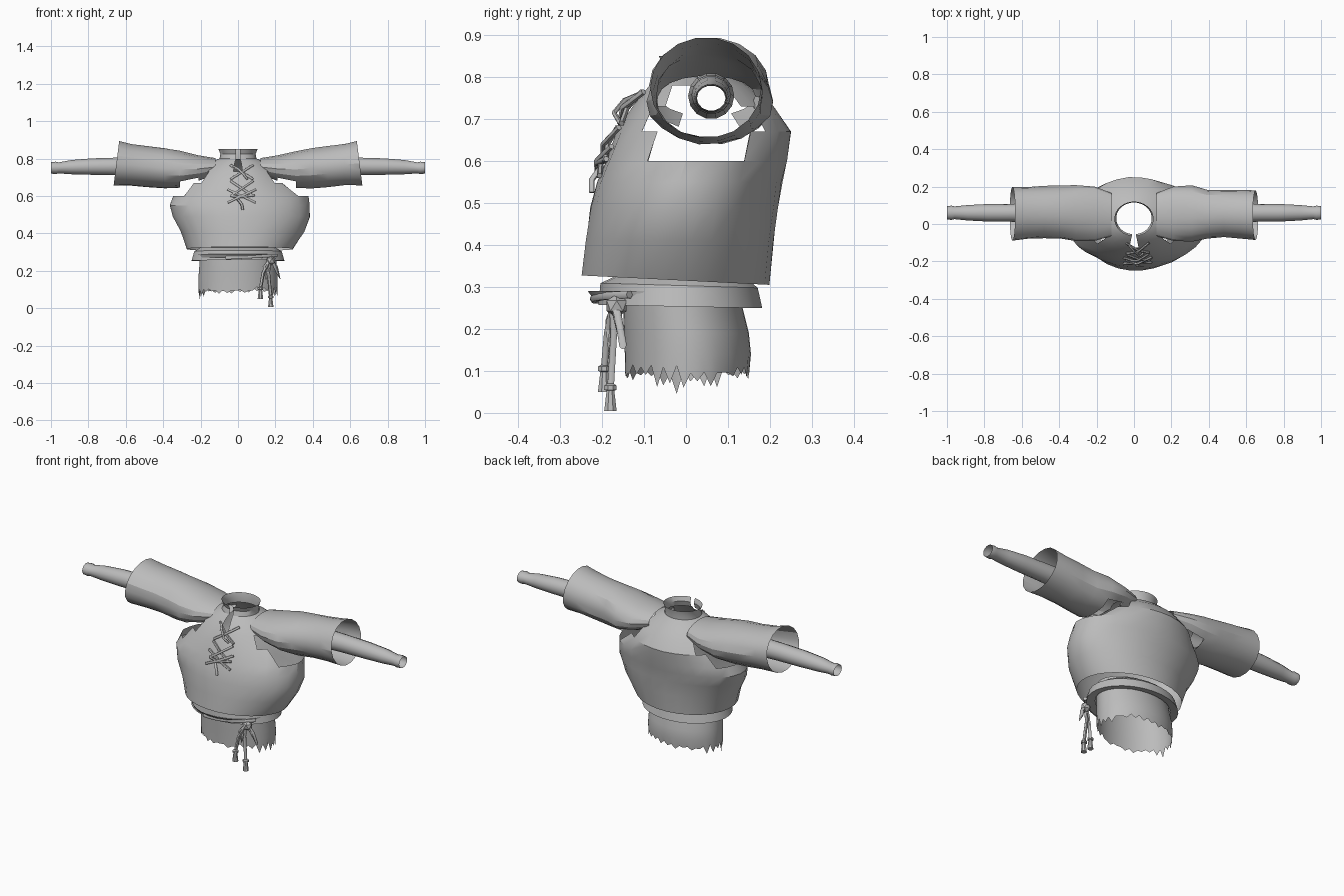
import bpy, bmesh, math, random
from mathutils import Vector

random.seed(4)
default = bpy.data.objects.get("Cube")
if default:
    bpy.data.objects.remove(default)

cloth = bpy.data.materials.new("grey cloth")
cloth.use_nodes = True
GREY = (0.5, 0.5, 0.5, 1)
cloth.diffuse_color = GREY
cloth.node_tree.nodes["Principled BSDF"].inputs["Base Color"].default_value = GREY


def finish(name, mesh, angle=35):
    obj = bpy.data.objects.new(name, mesh)
    bpy.context.collection.objects.link(obj)
    mesh.materials.clear()
    mesh.materials.append(cloth)
    bpy.ops.object.select_all(action="DESELECT")
    obj.select_set(True)
    bpy.context.view_layer.objects.active = obj
    bpy.ops.object.shade_smooth_by_angle(angle=math.radians(angle))
    return obj


def loft(name, rings, drop=None, caps=False, angle=35):
    """Skin a list of point rings; drop(centre) says which faces to leave open."""
    bm = bmesh.new()
    rows = [[bm.verts.new(p) for p in ring] for ring in rings]
    n = len(rows[0])
    for low, high in zip(rows, rows[1:]):
        for i in range(n):
            j = (i + 1) % n
            quad = (low[i], low[j], high[j], high[i])
            if drop and drop(sum((v.co for v in quad), Vector()) / 4):
                continue
            bm.faces.new(quad)
    if caps:
        bm.faces.new(rows[0][::-1])
        bm.faces.new(rows[-1])
    loose = [v for v in bm.verts if not v.link_faces]
    bmesh.ops.delete(bm, geom=loose, context="VERTS")
    bmesh.ops.recalc_face_normals(bm, faces=bm.faces)
    mesh = bpy.data.meshes.new(name)
    bm.to_mesh(mesh)
    bm.free()
    return finish(name, mesh, angle)


def level(z, rx, front, back, cx=0.0, n=28, tilt=0.0, wobble=0.0):
    """Horizontal oval between a front and a back y, with a face centred in front."""
    mid, ry = (front + back) / 2, (back - front) / 2
    ring = []
    for i in range(n):
        a = 2 * math.pi * (i + 0.5) / n - math.pi / 2
        k = 1 + random.uniform(-wobble, wobble)
        y = mid + k * ry * math.sin(a)
        ring.append((cx + k * rx * math.cos(a), y, z + tilt * y))
    return ring


def tube(name, points, radius):
    curve = bpy.data.curves.new(name, "CURVE")
    curve.dimensions = "3D"
    curve.bevel_depth = radius
    curve.bevel_resolution = 1
    curve.use_fill_caps = True
    line = curve.splines.new("POLY")
    line.points.add(len(points) - 1)
    for p, co in zip(line.points, points):
        p.co = (*co, 1)
    temp = bpy.data.objects.new(name, curve)
    bpy.context.collection.objects.link(temp)
    graph = bpy.context.evaluated_depsgraph_get()
    mesh = bpy.data.meshes.new_from_object(temp.evaluated_get(graph))
    bpy.data.objects.remove(temp)
    return finish(name, mesh, 60)


# Baggy tunic body: height, half width, front y, back y, sideways shift
body = [(0.315, 0.285, -0.25, 0.20, 0.01), (0.41, 0.332, -0.24, 0.21, 0.025),
        (0.49, 0.367, -0.228, 0.22, 0.02), (0.55, 0.378, -0.213, 0.23, 0.008),
        (0.60, 0.36, -0.192, 0.24, 0.015), (0.67, 0.275, -0.165, 0.25, 0),
        (0.73, 0.22, -0.128, 0.21, 0), (0.78, 0.15, -0.088, 0.15, 0),
        (0.80, 0.1, -0.065, 0.115, 0)]


def body_open(c):
    armhole = abs(c.x) > 0.16 and -0.08 < c.y < 0.16 and c.z > 0.61
    neck_slit = abs(c.x) < 0.01 and c.y < 0 and c.z > 0.74
    return armhole or neck_slit


loft("tunic_body", [level(*b, tilt=-0.05 if i == 0 else 0, wobble=0.012 if 0 < i < 6 else 0)
                    for i, b in enumerate(body)], body_open, angle=28)

# Standing collar, split in front
loft("collar", [level(0.795, 0.1, -0.065, 0.115), level(0.825, 0.095, -0.055, 0.115),
                level(0.85, 0.105, -0.065, 0.12)],
     lambda c: abs(c.x) < 0.01 and c.y < 0)


def across(side, x, yc, zc, ry, rz, n=18, slant=0.0, wobble=0.0):
    """Upright oval at a distance along the arm."""
    ring = []
    for i in range(n):
        a = 2 * math.pi * i / n
        k = 1 + random.uniform(-wobble, wobble)
        ring.append((side * (x - slant * math.sin(a)), yc + k * ry * math.cos(a),
                     zc + k * rz * math.sin(a)))
    return ring


# Wide outer sleeves, open under the armpit, and narrow inner sleeves
outer = [(0.12, 0.05, 0.755, 0.115, 0.048), (0.21, 0.055, 0.745, 0.145, 0.073),
         (0.31, 0.057, 0.742, 0.15, 0.10), (0.39, 0.062, 0.748, 0.142, 0.108),
         (0.48, 0.064, 0.757, 0.138, 0.11), (0.57, 0.06, 0.767, 0.14, 0.112),
         (0.65, 0.055, 0.775, 0.144, 0.12)]
inner = [(0.36, 0.06, 0.755, 0.055, 0.055), (0.65, 0.06, 0.758, 0.048, 0.048),
         (0.78, 0.06, 0.757, 0.047, 0.045), (0.89, 0.06, 0.754, 0.041, 0.039),
         (0.96, 0.06, 0.75, 0.034, 0.03), (0.975, 0.06, 0.75, 0.038, 0.034),
         (1.0, 0.06, 0.75, 0.036, 0.031)]


def armpit(c):
    return abs(c.x) < 0.31 and c.z < 0.70


for side, word, girth in ((1, "left", 0.92), (-1, "right", 1.0)):
    sleeve = []
    for i, (x, yc, zc, ry, rz) in enumerate(outer):
        slim = girth if i > 2 else 1
        sleeve.append(across(side, x, yc - 0.1 * (1 - slim), zc, ry * slim, rz,
                             slant=0.015 if i == 6 else 0, wobble=0.02 if 1 < i < 6 else 0))
    loft(word + "_outer_sleeve", sleeve, armpit, angle=25)
    loft(word + "_inner_sleeve", [across(side, *s, n=14) for s in inner])

# Undershirt hem with a jagged torn edge
skirt = [level(0.34, 0.2, -0.15, 0.115, n=56), level(0.25, 0.205, -0.15, 0.135, n=56),
         level(0.19, 0.21, -0.148, 0.15, n=56), level(0.14, 0.212, -0.146, 0.155, n=56)]
hem = []
for i, (x, y, z) in enumerate(level(0.1, 0.21, -0.145, 0.15, n=56)):
    fall = random.uniform(0.0, 0.025) if i % 2 else random.uniform(-0.015, 0.008)
    if i % 2 and abs(x) > 0.18:
        fall += random.uniform(0.01, 0.04)
    hem.append((x, y, z - fall))
loft("torn_hem", skirt + [hem])

# Sash flaring around the waist, a loose band and a rolled cord over its front
loft("sash", [level(0.325, 0.2, -0.17, 0.14), level(0.303, 0.235, -0.205, 0.172, tilt=-0.03),
              level(0.253, 0.25, -0.21, 0.183, tilt=-0.02), level(0.258, 0.21, -0.16, 0.14)])
loft("belt_band", [level(0.29, 0.225, -0.235, 0.15), level(0.272, 0.225, -0.222, 0.15)])
arc = [(0.25 * math.sin(a), -0.02 - 0.2 * math.cos(a), 0.272 + 0.012 * math.sin(a))
       for a in [math.radians(d) for d in range(-15, 60, 10)]]
tube("waist_cord", arc, 0.01)

# Knot with hanging cords and tassels
knot = bmesh.new()
bmesh.ops.create_icosphere(knot, subdivisions=1, radius=0.028)
for v in knot.verts:
    v.co += Vector((0.175, -0.165, 0.255))
knot_mesh = bpy.data.meshes.new("knot")
knot.to_mesh(knot_mesh)
knot.free()
finish("cord_knot", knot_mesh, 20)

for word, x, y, end in (("short", 0.12, -0.195, 0.05), ("long", 0.175, -0.18, 0.005)):
    tube(word + "_cord", [(0.168, -0.175, 0.25), ((x + 0.15) / 2, y + 0.008, 0.19),
                          (x, y, end + 0.05)], 0.009)
    loft(word + "_tassel",
         [level(z, r, y - r, y + r, x, n=8) for z, r in
          ((end, 0.016), (end + 0.048, 0.01), (end + 0.05, 0.016), (end + 0.06, 0.016),
           (end + 0.065, 0.008))], caps=True)
tube("loose_loop", [(0.175, -0.165, 0.26), (0.205, -0.16, 0.22), (0.225, -0.15, 0.16),
                    (0.212, -0.155, 0.19), (0.185, -0.17, 0.25)], 0.009)
tube("inner_loop", [(0.17, -0.17, 0.26), (0.14, -0.185, 0.22), (0.15, -0.18, 0.16),
                    (0.17, -0.17, 0.25)], 0.008)


# Crossed lacing on the chest, following the front of the body
def chest(x, z, lift=0.006):
    for low, high in zip(body, body[1:]):
        if low[0] <= z <= high[0]:
            t = (z - low[0]) / (high[0] - low[0])
            return (x, low[2] + t * (high[2] - low[2]) + 0.8 * x * x - lift, z)


for i, (low, high, half) in enumerate(((0.69, 0.765, 0.06), (0.60, 0.68, 0.06),
                                       (0.565, 0.635, 0.075))):
    for s in (-1, 1):
        mid = (low + high) / 2
        tube("lace_%d_%s" % (i + 1, "left" if s > 0 else "right"),
             [chest(0.02 - s * half, low), chest(0.02, mid, 0.016 + 0.005 * s),
              chest(0.02 + s * half, high)], 0.007)
tube("lace_bar", [chest(-0.04, 0.60), chest(0.02, 0.595, 0.016), chest(0.09, 0.605)], 0.007)
tube("lace_end", [chest(0.0, 0.58), chest(0.02, 0.555, 0.014), chest(0.025, 0.525)], 0.007)
tube("lace_bow", [chest(0.05, 0.69), chest(0.03, 0.715, 0.035), chest(0.0, 0.745, 0.03),
                  chest(-0.03, 0.76)], 0.006)
